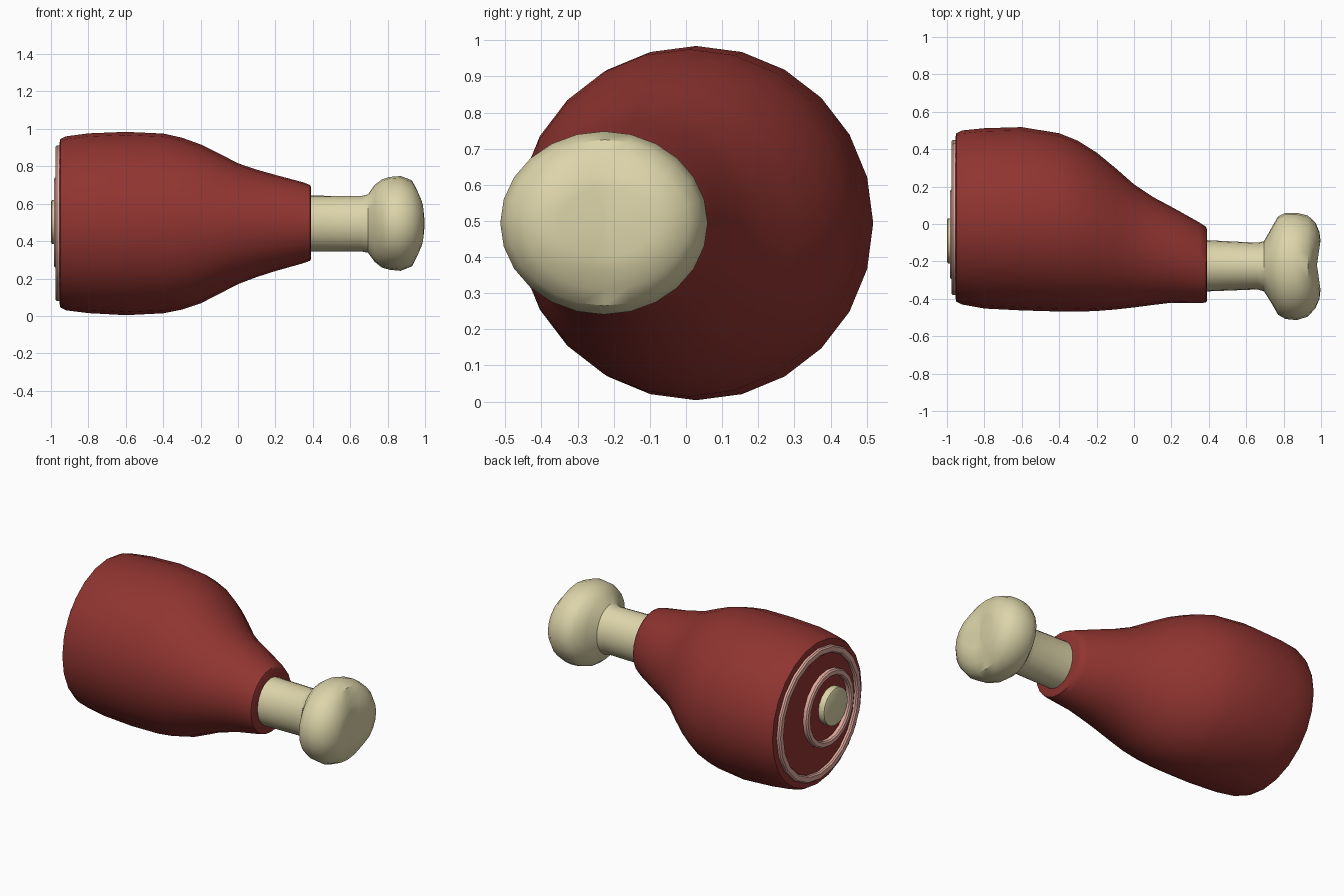
import bpy, bmesh, math

def material(name, rgb):
    m = bpy.data.materials.new(name)
    m.diffuse_color = (*rgb, 1)
    return m

MEAT = material("meat_red", (0.28, 0.035, 0.03))
FAT = material("fat_pink", (0.75, 0.40, 0.34))
BONE = material("bone_cream", (0.72, 0.66, 0.40))

def finish(bm, name, mat, angle=40):
    bmesh.ops.recalc_face_normals(bm, faces=bm.faces)
    me = bpy.data.meshes.new(name)
    bm.to_mesh(me)
    bm.free()
    ob = bpy.data.objects.new(name, me)
    bpy.context.collection.objects.link(ob)
    me.materials.append(mat)
    bpy.ops.object.select_all(action='DESELECT')
    ob.select_set(True)
    bpy.context.view_layer.objects.active = ob
    bpy.ops.object.shade_smooth_by_angle(angle=math.radians(angle))
    return ob

def loft(name, sections, mat, sides=24, closed=False, groove=0):
    """Skin elliptical sections (x, y_min, y_max, z_min, z_max) along x."""
    bm = bmesh.new()
    rings = []
    for x, y0, y1, z0, z1 in sections:
        ring = []
        for i in range(sides):
            a = 2 * math.pi * i / sides
            c, s = math.cos(a), math.sin(a)
            y = (y0 + y1) / 2 + (y1 - y0) / 2 * c
            z = (z0 + z1) / 2 + (z1 - z0) / 2 * s
            # shallow dip running up the end of the knuckle
            dip = groove * max(0, 1 - abs(y + 0.22) / 0.15) if x > 0.95 else 0
            ring.append(bm.verts.new((x - dip, y, z)))
        rings.append(ring)
    pairs = list(zip(rings, rings[1:]))
    if closed:
        pairs.append((rings[-1], rings[0]))
    for a, b in pairs:
        for i in range(sides):
            j = (i + 1) % sides
            bm.faces.new((a[i], a[j], b[j], b[i]))
    if not closed:
        bm.faces.new(rings[0])
        bm.faces.new(rings[-1])
    return finish(bm, name, mat)

# Meat body
loft("meat", [
    (-0.955, -0.39, 0.46, 0.07, 0.92),
    (-0.95, -0.415, 0.485, 0.045, 0.945),
    (-0.92, -0.43, 0.50, 0.03, 0.96),
    (-0.80, -0.452, 0.512, 0.015, 0.976),
    (-0.60, -0.462, 0.518, 0.004, 0.984),
    (-0.40, -0.468, 0.485, 0.014, 0.975),
    (-0.30, -0.469, 0.445, 0.034, 0.953),
    (-0.20, -0.465, 0.382, 0.067, 0.917),
    (-0.10, -0.457, 0.30, 0.118, 0.868),
    (0.00, -0.446, 0.212, 0.17, 0.816),
    (0.10, -0.433, 0.145, 0.208, 0.782),
    (0.20, -0.421, 0.092, 0.24, 0.754),
    (0.35, -0.423, 0.008, 0.282, 0.714),
    (0.385, -0.42, -0.015, 0.295, 0.70),
    (0.39, -0.41, -0.03, 0.305, 0.69),
], MEAT)

# Bone shaft and knuckle
loft("bone", [
    (0.30, -0.362, -0.085, 0.345, 0.645),
    (0.40, -0.36, -0.087, 0.345, 0.643),
    (0.66, -0.35, -0.10, 0.345, 0.641),
    (0.695, -0.36, -0.092, 0.338, 0.65),
    (0.73, -0.415, -0.03, 0.29, 0.70),
    (0.77, -0.485, 0.04, 0.258, 0.73),
    (0.81, -0.508, 0.06, 0.247, 0.743),
    (0.87, -0.514, 0.06, 0.241, 0.748),
    (0.93, -0.495, 0.045, 0.265, 0.725),
    (0.97, -0.45, 0.008, 0.31, 0.68),
    (0.992, -0.40, -0.045, 0.36, 0.63),
    (1.00, -0.35, -0.09, 0.40, 0.59),
    (1.00, -0.22, -0.219, 0.49, 0.491),
], BONE, groove=0.022)

# Fat rings on the cut face
def fat_ring(name, x0, x1, y, z, r_out, width):
    def sec(x, r):
        return (x, y - r, y + r, z - r, z + r)
    r_in, b = r_out - width, 0.008
    loft(name, [sec(x1, r_out), sec(x0 + b, r_out), sec(x0, r_out - b),
                sec(x0, r_in + b), sec(x0 + b, r_in), sec(x1, r_in)],
         FAT, sides=20, closed=True)

fat_ring("outer_fat_ring", -0.977, -0.94, 0.035, 0.495, 0.415, 0.045)
fat_ring("inner_fat_ring", -0.985, -0.94, -0.055, 0.50, 0.24, 0.04)

# Bone end in the cut face
loft("bone_end", [
    (-1.00, -0.20, 0.02, 0.395, 0.61),
    (-0.995, -0.21, 0.03, 0.385, 0.62),
    (-0.94, -0.21, 0.03, 0.385, 0.62),
], BONE, sides=16)
